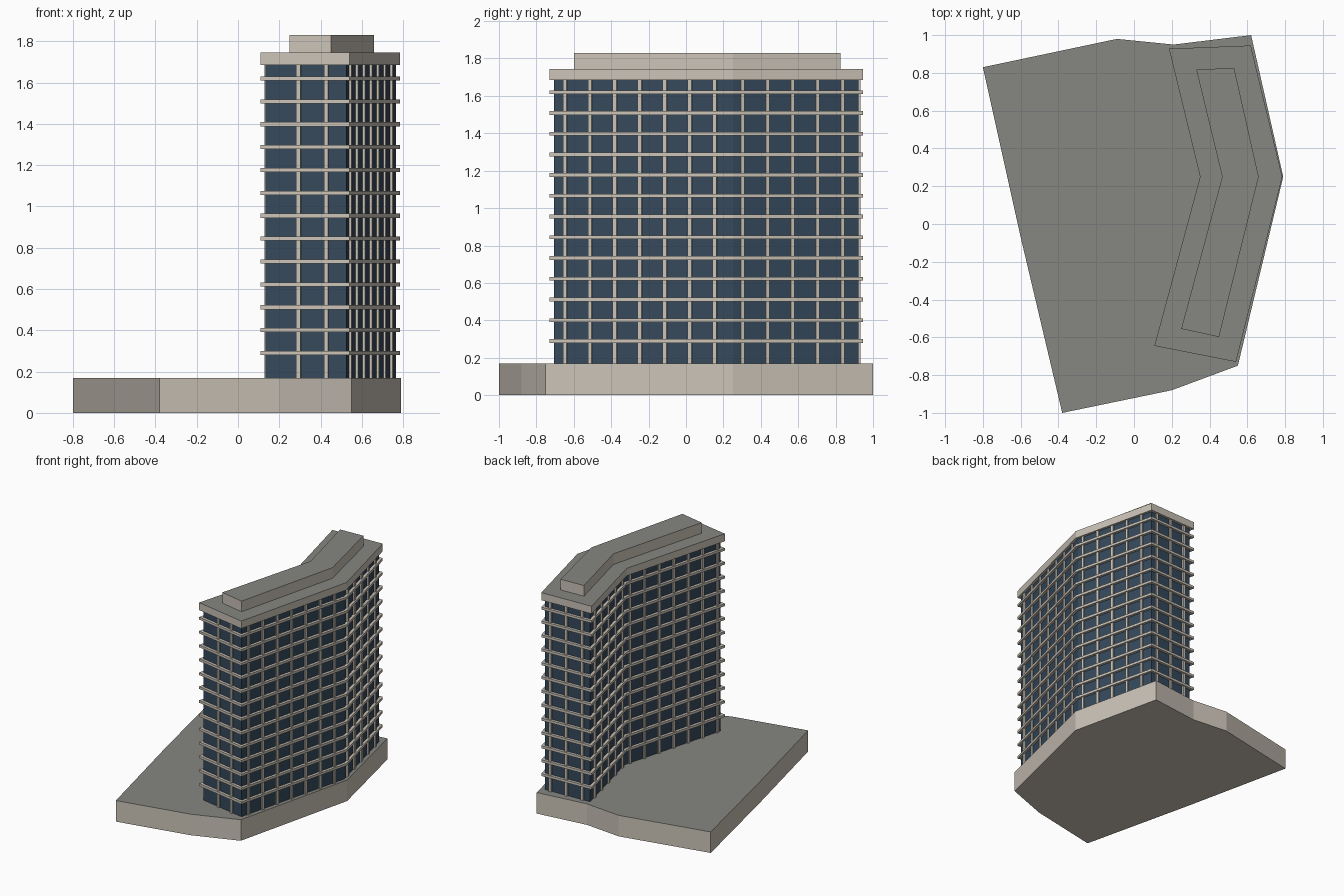
import bpy, bmesh, math
from mathutils import Vector

if "Cube" in bpy.data.objects:
    bpy.data.objects.remove(bpy.data.objects["Cube"])


def material(name, rgb):
    m = bpy.data.materials.new(name)
    m.diffuse_color = (*rgb, 1)
    m.use_nodes = True
    m.node_tree.nodes["Principled BSDF"].inputs["Base Color"].default_value = m.diffuse_color
    return m


CONCRETE = material("beige concrete", (0.59, 0.54, 0.47))
ROOF = material("grey roofing", (0.24, 0.245, 0.22))
GLASS = material("dark blue glass", (0.035, 0.065, 0.105))


def add_prism(bm, outline, z0, z1, top_mat=0):
    """Extrude a counter-clockwise outline between two heights."""
    low = [bm.verts.new((x, y, z0)) for x, y in outline]
    high = [bm.verts.new((x, y, z1)) for x, y in outline]
    n = len(outline)
    bm.faces.new(low[::-1])
    bm.faces.new(high).material_index = top_mat
    for i in range(n):
        j = (i + 1) % n
        bm.faces.new((low[i], low[j], high[j], high[i]))


def finish(name, bm, *mats):
    mesh = bpy.data.meshes.new(name)
    bm.to_mesh(mesh)
    bm.free()
    for m in mats:
        mesh.materials.append(m)
    ob = bpy.data.objects.new(name, mesh)
    bpy.context.collection.objects.link(ob)
    return ob


def prism(name, outline, z0, z1, *mats):
    bm = bmesh.new()
    add_prism(bm, outline, z0, z1, len(mats) - 1)
    return finish(name, bm, *mats)


def inset(outline, d):
    """Move every side of a counter-clockwise outline inward by d."""
    pts = [Vector(p) for p in outline]
    result = []
    for i, p in enumerate(pts):
        a = (p - pts[i - 1]).normalized()
        b = (pts[(i + 1) % len(pts)] - p).normalized()
        na, nb = Vector((-a.y, a.x)), Vector((-b.y, b.x))
        result.append(p + (na + nb) * d / (1 + na.dot(nb)))
    return result


# Podium
podium = [(-0.38, -1.0), (0.20, -0.88), (0.55, -0.75), (0.79, 0.25), (0.62, 1.0),
          (0.21, 0.95), (-0.09, 0.98), (-0.80, 0.83), (-0.60, -0.07)]
prism("podium", podium, 0, 0.168, CONCRETE, ROOF)

# Bent tower: glass core and roof slab
tower = [(0.108, -0.645), (0.54, -0.73), (0.785, 0.25),
         (0.618, 0.945), (0.185, 0.928), (0.35, 0.25)]
core = inset(tower, 0.021)
prism("glass_core", core, 0.16, 1.69, GLASS)
prism("roof_slab", tower, 1.685, 1.745, CONCRETE, ROOF)

# Rooftop plant room
plant = [(0.25, -0.555), (0.45, -0.598), (0.66, 0.25),
         (0.53, 0.827), (0.33, 0.817), (0.467, 0.25)]
prism("plant_room", plant, 1.74, 1.83, CONCRETE, ROOF)

# Floor bands
bm = bmesh.new()
for i in range(13):
    z = 0.29 + i * 0.1108
    add_prism(bm, tower, z - 0.01, z + 0.01)
finish("floor_bands", bm, CONCRETE)

# Vertical fins: first offset and count for each wall
walls = [(0.163, 2), (0.062, 7), (0.052, 5), (0.05, 3), (0.08, 5), (0.05, 7)]
bm = bmesh.new()
for i, (start, count) in enumerate(walls):
    a, b = core[i], core[(i + 1) % len(core)]
    u = (b - a).normalized()
    n = Vector((u.y, -u.x))
    for k in range(count):
        c = a + u * (start + 0.1375 * k)
        w, d = u * 0.0105, n * 0.012
        add_prism(bm, [c - w + d, c - w - d, c + w - d, c + w + d][::-1]
                  if (w.x * d.y - w.y * d.x) > 0 else
                  [c - w - d, c - w + d, c + w + d, c + w - d][::-1], 0.165, 1.688)
bmesh.ops.recalc_face_normals(bm, faces=bm.faces)
finish("facade_fins", bm, CONCRETE)
